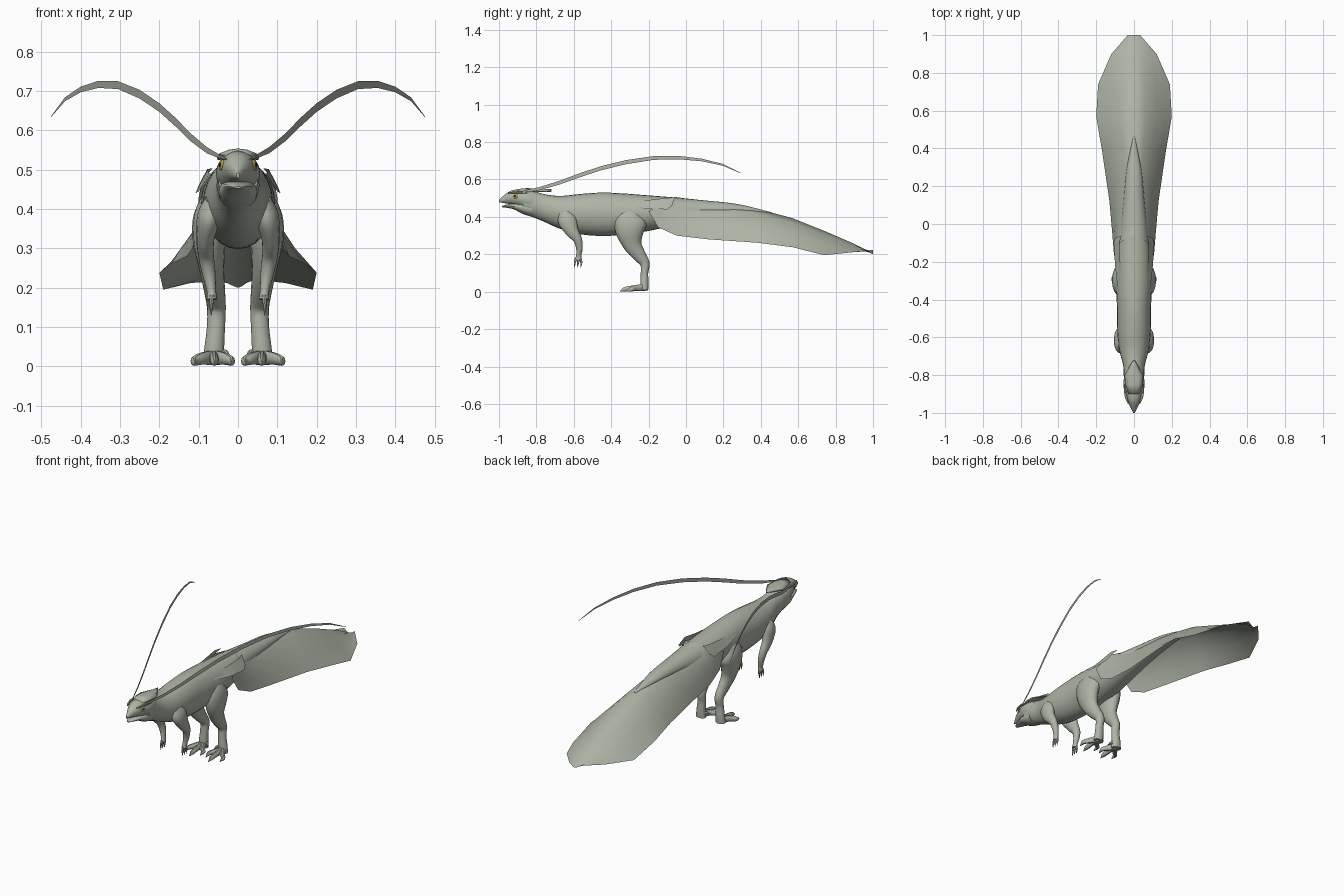
import bpy, bmesh, math
from mathutils import Vector

if "Cube" in bpy.data.objects:
    bpy.data.objects.remove(bpy.data.objects["Cube"])


def material(name, rgb):
    m = bpy.data.materials.new(name)
    m.diffuse_color = (*rgb, 1)
    m.use_nodes = True
    m.node_tree.nodes["Principled BSDF"].inputs["Base Color"].default_value = m.diffuse_color
    return m


SKIN = material("sage grey skin", (0.42, 0.46, 0.38))
YELLOW = material("yellow eye", (0.42, 0.32, 0.05))
BLACK = material("dark pupil", (0.02, 0.02, 0.02))


def finish(name, bm, mat, angle=40, fix=True):
    if fix:
        bmesh.ops.recalc_face_normals(bm, faces=bm.faces)
    me = bpy.data.meshes.new(name)
    bm.to_mesh(me)
    bm.free()
    me.materials.append(mat)
    ob = bpy.data.objects.new(name, me)
    bpy.context.collection.objects.link(ob)
    bpy.context.view_layer.objects.active = ob
    ob.select_set(True)
    bpy.ops.object.shade_smooth_by_angle(angle=math.radians(angle))
    ob.select_set(False)
    return ob


def smooth_path(rows, n):
    """Catmull-Rom resampling of rows of numbers."""
    v = [Vector(r) for r in rows]
    out = []
    for i in range(len(v) - 1):
        b, c = v[i], v[i + 1]
        a = v[i - 1] if i else 2 * b - c
        d = v[i + 2] if i + 2 < len(v) else 2 * c - b
        for k in range(n):
            t = k / n
            out.append(0.5 * (2 * b + (c - a) * t + (2 * a - 5 * b + 4 * c - d) * t * t
                              + (3 * b - a - 3 * c + d) * t ** 3))
    return out + [v[-1]]


def loft(name, rows, mat=SKIN, segs=16, n=4, upright=False, sx=1):
    """Rows are x, y, z, half width, half depth."""
    pts = smooth_path(rows, n)
    bm = bmesh.new()
    rings = []
    for i, p in enumerate(pts):
        c = Vector(p[:3])
        if upright:
            side, up = Vector((1, 0, 0)), Vector((0, 0, 1))
        else:
            t = Vector(pts[min(i + 1, len(pts) - 1)][:3]) - Vector(pts[max(i - 1, 0)][:3])
            up = t.cross(Vector((1, 0, 0))).normalized()
            side = up.cross(t).normalized()
        w, h = max(p[3], 0.001), max(p[4], 0.001)
        ring = []
        for k in range(segs):
            a = math.tau * k / segs
            q = c + side * w * math.cos(a) + up * h * math.sin(a)
            ring.append(bm.verts.new((q.x * sx, q.y, max(q.z, 0))))
        rings.append(ring)
    for r, s in zip(rings, rings[1:]):
        for k in range(segs):
            j = (k + 1) % segs
            bm.faces.new((r[k], r[j], s[j], s[k]))
    bm.faces.new(rings[0])
    bm.faces.new(rings[-1])
    return finish(name, bm, mat)


def sheet(name, grid, angle=40):
    bm = bmesh.new()
    vs = [[bm.verts.new(p) for p in row] for row in grid]
    for r, s in zip(vs, vs[1:]):
        for k in range(len(r) - 1):
            bm.faces.new((r[k], r[k + 1], s[k + 1], s[k]))
    return finish(name, bm, SKIN, angle, fix=False)


# Body, from neck to tapering tail
body = [(-.87, .535, .415, .05), (-.81, .535, .395, .054), (-.75, .52, .37, .057),
        (-.67, .512, .335, .077), (-.57, .522, .308, .088), (-.45, .53, .298, .09),
        (-.33, .525, .305, .094), (-.2, .515, .325, .092), (-.06, .504, .355, .077),
        (.1, .488, .385, .058), (.28, .468, .41, .04), (.46, .424, .41, .006)]
loft("body", [(0, y, (t + b) / 2, w, (t - b) / 2) for y, t, b, w in body], segs=24, upright=True)

# Upper head with beak, and the slightly open lower jaw
head = [(-1, .493, .479, .004), (-.975, .514, .474, .017), (-.94, .538, .468, .033),
        (-.9, .547, .455, .047), (-.85, .546, .435, .056), (-.79, .533, .415, .05)]
loft("head", [(0, y, (t + b) / 2, w, (t - b) / 2) for y, t, b, w in head], segs=20, upright=True)
jaw = [(-.985, .458, .452, .008), (-.96, .466, .449, .022), (-.92, .472, .44, .036),
       (-.87, .48, .415, .048), (-.82, .48, .4, .05)]
loft("lower_jaw", [(0, y, (t + b) / 2, w, (t - b) / 2) for y, t, b, w in jaw], upright=True)

# Swept crest plate on the back of the head
crest = [(-.9, .549, .03), (-.85, .554, .046), (-.8, .551, .05), (-.75, .55, .022), (-.72, .549, .003)]
crest_plate = sheet("head_crest", [[(w * u, y, z - .012 * abs(u) ** 2) for u in (-1, -.5, 0, .5, 1)]
                                   for y, z, w in crest])
thick = crest_plate.modifiers.new("thickness", "SOLIDIFY")
thick.thickness = .006

# Tail covering: draped sheet; rows are ridge y, z and edge x, y, z
cover = [(-.06, .507, .1, -.2, .43), (0, .498, .107, -.15, .345), (.1, .488, .115, -.05, .3),
         (.25, .468, .13, .12, .28), (.42, .433, .168, .38, .262), (.57, .393, .2, .57, .238),
         (.74, .325, .19, .74, .195), (.9, .256, .12, .9, .212), (1, .2, .033, 1, .222)]
grid = []
for i, (cy, cz, ex, ey, ez) in enumerate(cover):
    f = min(1, i / 5)  # round over the rump, flatter toward the tip
    steps = [(0, 0), (.3, .06 + .1 * f), (.72 - .1 * f, .26 + .26 * f), (.94 - .09 * f, .62 + .2 * f), (1, 1)]
    half = [(ex * a, cy + (ey - cy) * b, cz + (ez - cz) * b) for a, b in steps]
    grid.append([(-x, y, z) for x, y, z in half[:0:-1]] + half)
sheet("tail_cover", grid, 60)

# Mirrored parts
for s, label in ((-1, "left"), (1, "right")):
    # Long head streamer: upright tapering ribbon
    streamer = [(.04, .53, .004), (.08, .55, .008), (.12, .582, .010), (.16, .622, .011), (.2, .658, .011),
                (.25, .692, .011), (.305, .715, .010), (.355, .717, .009), (.4, .704, .007),
                (.44, .679, .005), (.475, .635, .001)]
    ribbon = []
    for x, z, h in streamer:
        y = -.87 + (x - .05) * 2.73
        ribbon.append([(s * x, y, z - h), (s * x, y, z + h)])
    sheet(label + "_streamer", ribbon)

    # Small feather flap where the tail covering starts
    sheet(label + "_rump_flap", [[(s * .06, -.3, .49), (s * .088, -.33, .465)],
                                 [(s * .073, -.2, .49), (s * .1, -.22, .445)],
                                 [(s * .078, -.1, .502), (s * .108, -.1, .44)],
                                 [(s * .065, -.06, .503), (s * .1, -.075, .46)]])

    # Hind leg, from thigh to ankle
    loft(label + "_hind_leg", [(.055, -.28, .43, .03, .05), (.07, -.295, .38, .043, .085),
                               (.073, -.3, .32, .042, .076), (.067, -.285, .25, .032, .05),
                               (.06, -.25, .195, .027, .036), (.055, -.22, .15, .024, .026),
                               (.056, -.222, .1, .023, .02), (.06, -.222, .05, .025, .022),
                               (.062, -.222, .008, .028, .02)], sx=s)
    # Toes with pointed claws, and a short back toe
    for k, (tx, ty) in enumerate(((.018, -.305), (.06, -.342), (.11, -.31))):
        mx = .062 + (tx - .062) * .6
        loft(f"{label}_toe_{k + 1}", [(.062, -.22, .022, .016, .02), (mx, -.27, .02, .012, .016),
                                      (tx, ty + .02, .014, .011, .013), (tx, ty, .008, .004, .007),
                                      (tx, ty - .01, .003, .001, .002)], segs=10, n=3, sx=s)
    loft(label + "_inner_toe", [(.05, -.215, .035, .009, .01), (.032, -.23, .035, .007, .008),
                                (.022, -.245, .025, .002, .002)], segs=8, n=3, sx=s)

    # Forearm hanging from the shoulder
    loft(label + "_front_arm", [(.06, -.65, .42, .025, .035), (.074, -.635, .38, .03, .05),
                                (.083, -.61, .325, .023, .036), (.081, -.58, .28, .02, .024),
                                (.074, -.57, .235, .017, .018), (.068, -.573, .195, .012, .014),
                                (.066, -.576, .17, .013, .018)], sx=s)
    for k, fy in enumerate((-.594, -.577, -.56)):
        loft(f"{label}_finger_{k + 1}", [(.066, -.576 + (fy + .576) * .6, .18, .006, .007),
                                         (.068, fy, .158, .005, .006),
                                         (.068, fy - .003, .13, .001, .001)], segs=8, n=3, sx=s)

    # Eye with dark pupil, set into the side of the head
    out = Vector((s * .86, -.45, .12)).normalized()
    for part, mat, r, flat, off in (("eye", YELLOW, .014, .4, .0), ("pupil", BLACK, .006, .3, .0048)):
        bm = bmesh.new()
        bmesh.ops.create_uvsphere(bm, u_segments=14, v_segments=8, radius=r)
        for v in bm.verts:
            v.co.z *= flat
        ob = finish(f"{label}_{part}", bm, mat)
        ob.rotation_euler = out.to_track_quat("Z", "Y").to_euler()
        ob.location = Vector((s * .041, -.912, .512)) + out * off
    # Brow ridge above the eye
    loft(label + "_brow", [(.03, -.95, .527, .003, .003), (.041, -.92, .531, .006, .005),
                           (.047, -.885, .531, .006, .006), (.05, -.85, .527, .002, .003)],
         segs=8, n=3, sx=s)
